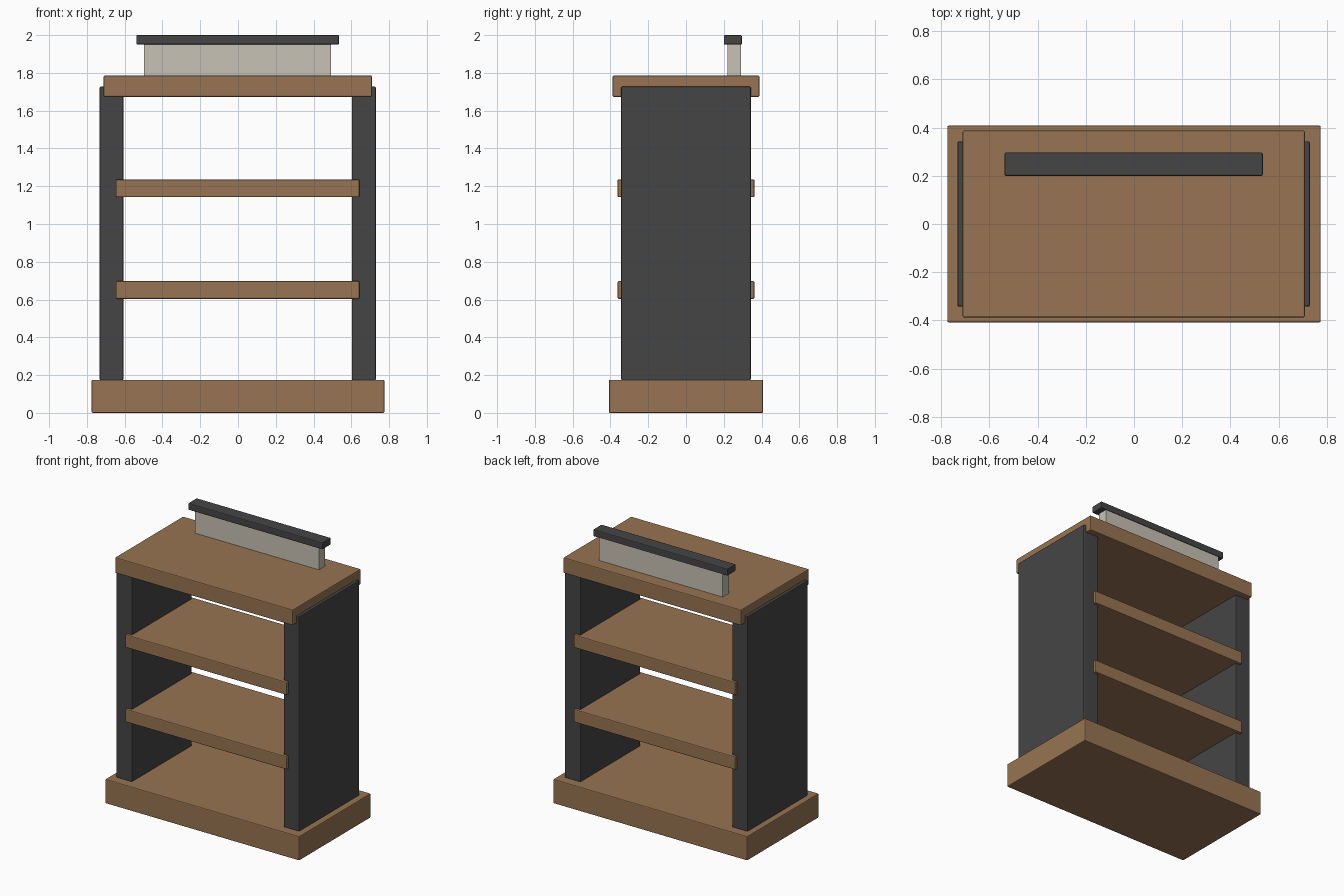
import bpy

cube = bpy.data.objects.get("Cube")
if cube:
    bpy.data.objects.remove(cube, do_unlink=True)


def material(name, rgb):
    m = bpy.data.materials.new(name)
    m.use_nodes = True
    m.diffuse_color = (*rgb, 1)
    m.node_tree.nodes["Principled BSDF"].inputs["Base Color"].default_value = (*rgb, 1)
    return m


wood = material("brown wood", (0.31, 0.175, 0.085))
dark = material("dark grey", (0.06, 0.06, 0.06))
cream = material("cream board", (0.58, 0.54, 0.46))


def box(name, mat, x, y, z, bevel=0.006):
    """Softly bevelled box spanning the given (low, high) ranges."""
    spans = (x, y, z)
    bpy.ops.mesh.primitive_cube_add(size=1, location=[(a + b) / 2 for a, b in spans])
    ob = bpy.context.object
    ob.name = ob.data.name = name
    ob.scale = [b - a for a, b in spans]
    bpy.ops.object.transform_apply(location=False, rotation=False, scale=True)
    ob.data.materials.append(mat)
    if bevel:
        mod = ob.modifiers.new("soft edges", "BEVEL")
        mod.width = bevel
        mod.segments = 2
    return ob


# Plinth and counter top
box("base", wood, (-0.775, 0.775), (-0.408, 0.408), (0, 0.175))
box("counter_top", wood, (-0.711, 0.709), (-0.388, 0.388), (1.673, 1.786))

# Side panels
for name, x in (("right_side", (-0.733, -0.607)), ("left_side", (0.603, 0.73))):
    box(name, dark, x, (-0.343, 0.343), (0.173, 1.727))

# Shelves, let into the sides and standing slightly proud
for name, z in (("lower_shelf", 0.604), ("upper_shelf", 1.142)):
    box(name, wood, (-0.647, 0.643), (-0.362, 0.362), (z, z + 0.094))

# Header board with its cap rail
box("header_board", cream, (-0.498, 0.493), (0.22, 0.292), (1.78, 1.955), 0.003)
box("header_cap", dark, (-0.538, 0.535), (0.2, 0.296), (1.95, 2.0))
